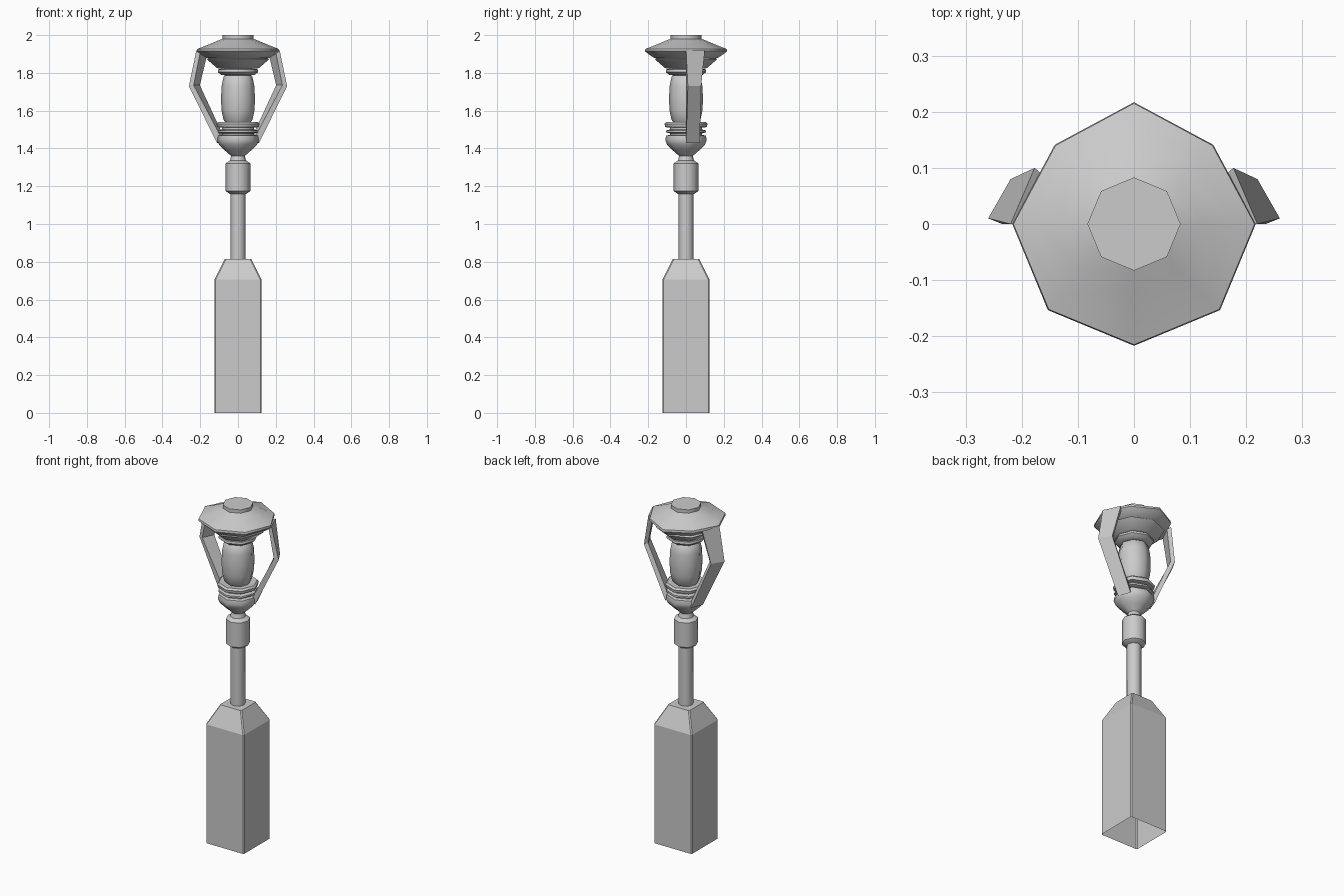
import bpy, bmesh
from math import cos, sin, pi

if "Cube" in bpy.data.objects:
    bpy.data.objects.remove(bpy.data.objects["Cube"])


def finish(name, bm, angle=None):
    bmesh.ops.recalc_face_normals(bm, faces=bm.faces)
    me = bpy.data.meshes.new(name)
    bm.to_mesh(me)
    bm.free()
    ob = bpy.data.objects.new(name, me)
    bpy.context.collection.objects.link(ob)
    if angle:
        bpy.ops.object.select_all(action='DESELECT')
        ob.select_set(True)
        bpy.context.view_layer.objects.active = ob
        bpy.ops.object.shade_smooth_by_angle(angle=angle * pi / 180)
    return ob


def loft(name, rings, bottom=True, top=True, angle=None):
    bm = bmesh.new()
    vs = [[bm.verts.new(p) for p in r] for r in rings]
    n = len(vs[0])
    for a, b in zip(vs, vs[1:]):
        for i in range(n):
            j = (i + 1) % n
            bm.faces.new((a[i], a[j], b[j], b[i]))
    if bottom:
        bm.faces.new(vs[0][::-1])
    if top:
        bm.faces.new(vs[-1])
    return finish(name, bm, angle)


def turned(name, profile, sides=8):
    rings = [[(r * cos(2 * pi * i / sides), r * sin(2 * pi * i / sides), z)
              for i in range(sides)] for r, z in profile]
    return loft(name, rings, angle=50)


def square(r, z, c=0.006):
    return [(r, c - r, z), (r, r - c, z), (r - c, r, z), (c - r, r, z),
            (-r, r - c, z), (-r, c - r, z), (c - r, -r, z), (r - c, -r, z)]


# square pedestal, open underneath
loft("pedestal", [square(.125, 0), square(.125, .705), square(.07, .815)], bottom=False)

# pole and collar
turned("pole", [(.04, .80), (.04, 1.18)])
turned("collar", [(.045, 1.16), (.066, 1.175), (.066, 1.32), (.045, 1.335)])

# flared cup with two rings under the lamp
turned("cup", [(.045, 1.325), (.036, 1.36), (.07, 1.39), (.10, 1.42), (.11, 1.445),
               (.105, 1.468), (.085, 1.472), (.085, 1.48), (.107, 1.485),
               (.107, 1.495), (.085, 1.50), (.085, 1.51), (.11, 1.513),
               (.114, 1.53), (.105, 1.54), (.06, 1.535)])

# lamp bulb
turned("bulb", [(.06, 1.53), (.076, 1.55), (.087, 1.60), (.09, 1.66), (.087, 1.73),
                (.076, 1.78), (.06, 1.79)])

# ring and stepped underside of the cap
turned("cap_ring", [(.06, 1.785), (.09, 1.79), (.107, 1.805), (.105, 1.818), (.09, 1.822),
                    (.11, 1.825), (.165, 1.872), (.15, 1.88)])

# wide cap, its two rear corners slightly pulled in
cap = turned("cap", [(.14, 1.872), (.17, 1.88), (.20, 1.90), (.217, 1.915), (.215, 1.927),
                     (.18, 1.94), (.12, 1.965), (.083, 1.98), (.083, 2.0)])
for v in cap.data.vertices:
    if v.co.y > .1 and abs(v.co.x) > .1:
        v.co.x *= .92
        v.co.y *= .92

# bent side arms, mirrored
for side, s in (("right", 1), ("left", -1)):
    # each section: outer front, outer back, inner back, inner front
    low = [(.112, 0, 1.43), (.085, .073, 1.43), (.07, .06, 1.45), (.09, 0, 1.46)]
    mid = [(.26, .01, 1.73), (.22, .08, 1.73), (.202, .066, 1.735), (.235, 0, 1.735)]
    high = [(.22, 0, 1.922), (.177, .1, 1.922), (.16, .085, 1.91), (.2, 0, 1.91)]
    loft(side + "_arm", [[(s * x, y, z) for x, y, z in q] for q in (low, mid, high)])
